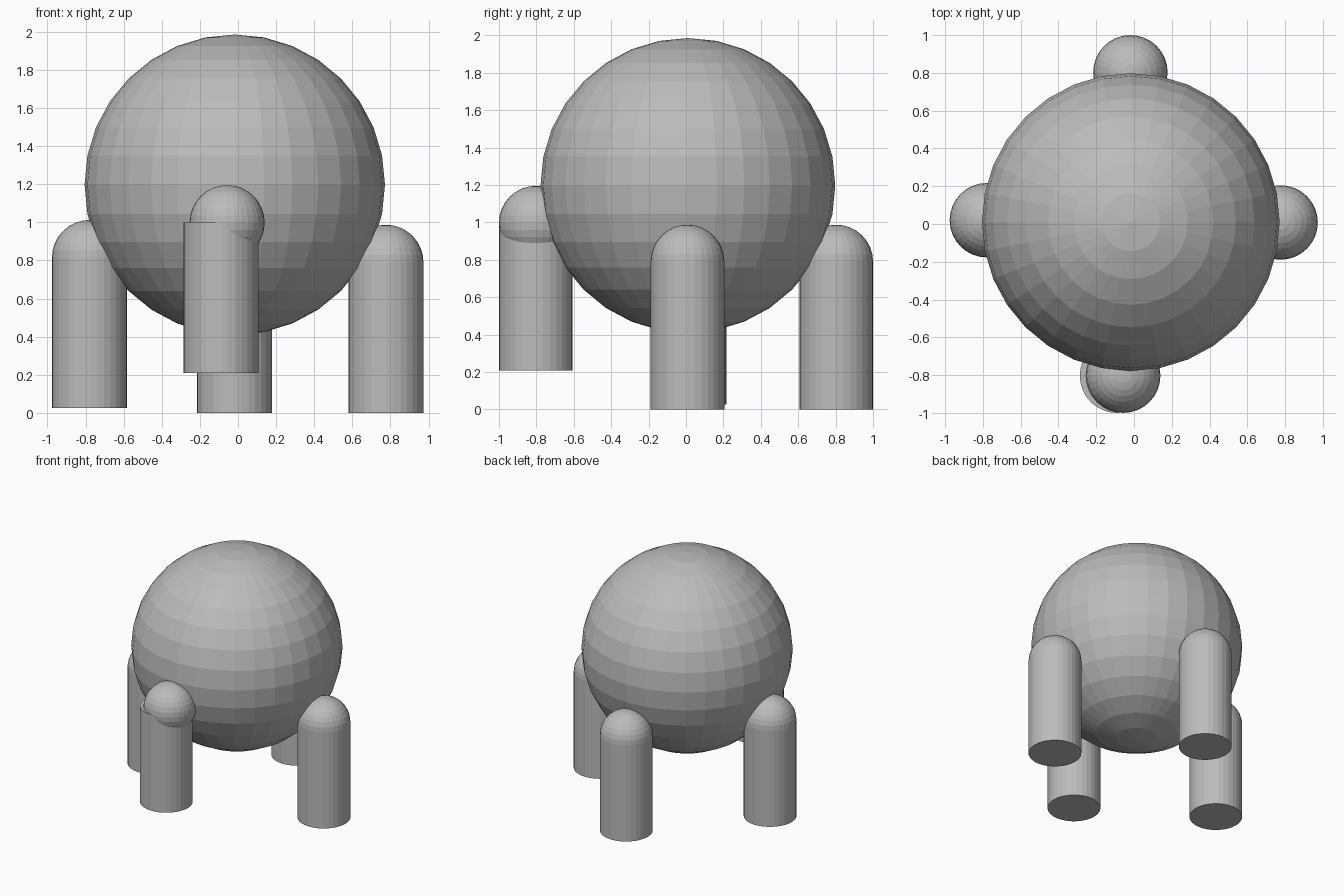
import bpy

cube = bpy.data.objects.get("Cube")
if cube:
    bpy.data.objects.remove(cube, do_unlink=True)

# One plain grey for every part
GREY = (0.5, 0.5, 0.5, 1.0)
grey = bpy.data.materials.new("grey")
grey.use_nodes = True
grey.diffuse_color = GREY
grey.node_tree.nodes["Principled BSDF"].inputs["Base Color"].default_value = GREY

LEG_R = 0.197
LEG_H = 0.79


def finish(name):
    obj = bpy.context.object
    obj.name = name
    obj.data.materials.append(grey)
    return obj


def ball(name, centre, radius):
    bpy.ops.mesh.primitive_uv_sphere_add(segments=32, ring_count=16,
                                         radius=radius, location=centre)
    return finish(name)


def leg(name, x, y, bottom, knob_shift=0.0):
    """Upright cylinder with a ball on its top end."""
    bpy.ops.mesh.primitive_cylinder_add(vertices=32, radius=LEG_R, depth=LEG_H,
                                        location=(x, y, bottom + LEG_H / 2))
    finish(name)
    ball(name + "_knob", (x + knob_shift, y, bottom + LEG_H), LEG_R)


# Faceted round body
ball("body", (-0.017, 0.01, 1.197), 0.788)

# Four legs, the front one raised with its knob off centre
leg("left_leg", 0.776, 0.008, 0.0)
leg("right_leg", -0.779, 0.02, 0.025)
leg("back_leg", -0.019, 0.803, 0.0)
leg("front_leg", -0.09, -0.803, 0.208, 0.033)
